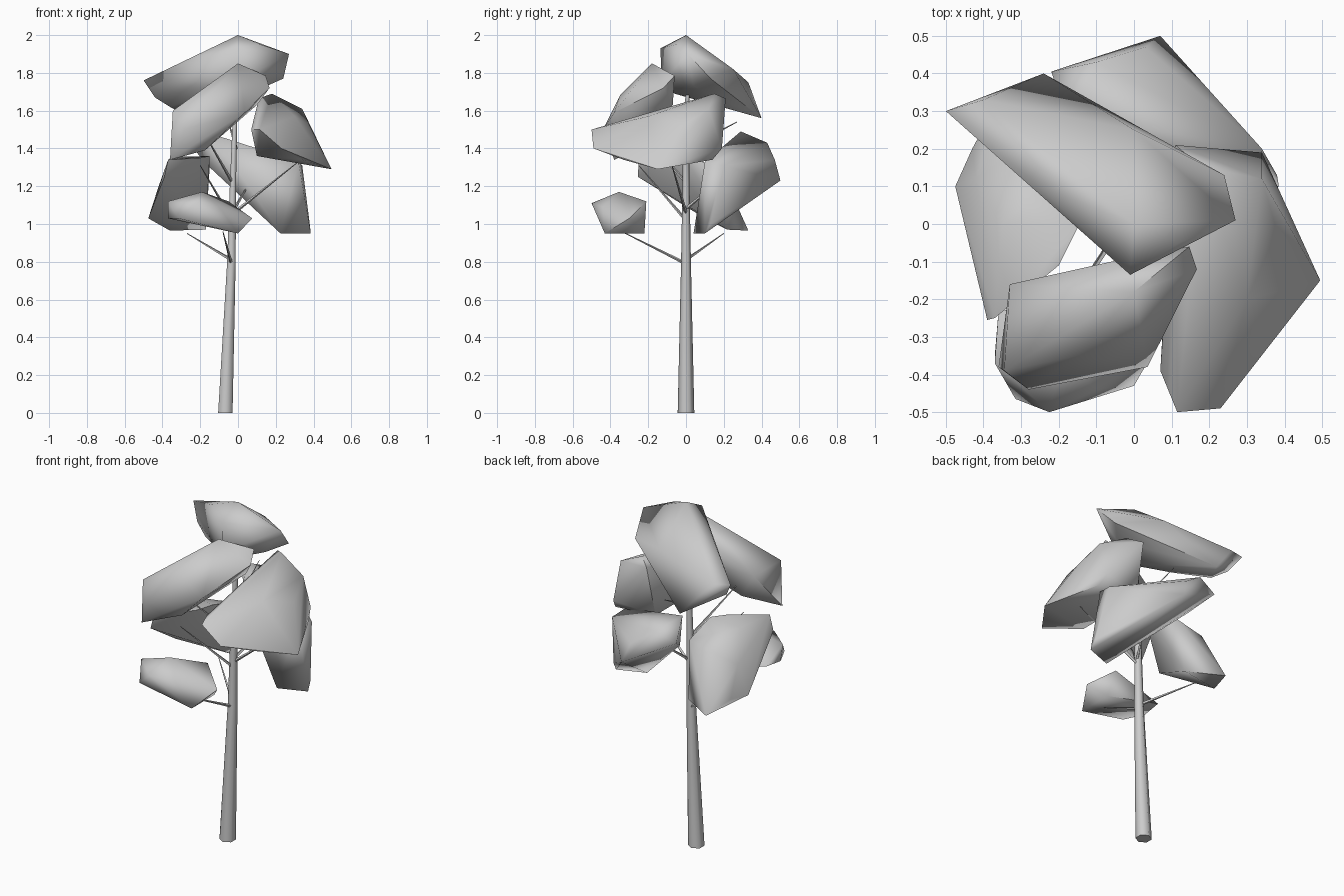
import bpy, bmesh
from mathutils import Vector


def finish(name, bm, angle):
    bmesh.ops.recalc_face_normals(bm, faces=bm.faces)
    me = bpy.data.meshes.new(name)
    bm.to_mesh(me)
    bm.free()
    ob = bpy.data.objects.new(name, me)
    bpy.context.collection.objects.link(ob)
    bpy.ops.object.select_all(action='DESELECT')
    ob.select_set(True)
    bpy.context.view_layer.objects.active = ob
    bpy.ops.object.shade_smooth_by_angle(angle=angle)
    return ob


def clump(name, pts):
    """Faceted foliage mass: the hull of a few corner points."""
    bm = bmesh.new()
    for p in pts:
        bm.verts.new(p)
    res = bmesh.ops.convex_hull(bm, input=bm.verts)
    loose = [g for g in res["geom_interior"] if isinstance(g, bmesh.types.BMVert)]
    bmesh.ops.delete(bm, geom=loose, context='VERTS')
    return finish(name, bm, 1.25)


def limb(name, path, sides):
    """Tapered tube through (x, y, z, radius) stations."""
    bm = bmesh.new()
    axis = (Vector(path[-1][:3]) - Vector(path[0][:3])).normalized()
    q = Vector((0, 0, 1)).rotation_difference(axis)
    if sides > 4:
        q.identity()          # trunk rings stay level
    rings = []
    for x, y, z, r in path:
        ring = bmesh.ops.create_circle(bm, segments=sides, radius=r)["verts"]
        for v in ring:
            v.co = q @ v.co + Vector((x, y, z))
        rings.append(ring)
    for a, b in zip(rings, rings[1:]):
        for i in range(sides):
            j = (i + 1) % sides
            bm.faces.new((a[i], a[j], b[j], b[i]))
    bm.faces.new(rings[0])
    bm.faces.new(rings[-1])
    return finish(name, bm, 1.2)


# Trunk
limb("trunk", [(-.067, 0, 0, .044), (-.035, 0, .8, .026),
               (-.027, 0, 1.2, .019), (-.015, 0, 1.6, .013), (0, .02, 1.78, .008)], 6)

# Branches reaching into each foliage mass
branches = [((-.035, 0, .81), (-.27, .2, .95)),
            ((-.035, 0, .79), (-.08, -.34, .96)),
            ((-.02, 0, 1.06), (.32, -.08, 1.33)),
            ((-.03, 0, 1.02), (-.2, -.25, 1.31)),
            ((-.03, 0, 1.22), (-.19, -.25, 1.5)),
            ((-.02, 0, 1.08), (.08, .2, 1.25)),
            ((-.01, 0, 1.4), (-.05, .27, 1.54))]
for i, (a, b) in enumerate(branches):
    limb(f"branch_{i + 1}", [(*a, .009), (*b, .002)], 4)

# Foliage masses
clump("foliage_top", [
    (0, 0, 2), (.27, .01, 1.9), (-.01, -.135, 1.93), (-.01, -.13, 1.75),
    (-.5, .3, 1.76), (-.24, .4, 1.56), (.24, .13, 1.77), (0, .25, 1.82),
    (-.4, .33, 1.75), (-.44, .25, 1.67), (-.36, .21, 1.62), (.15, .04, 1.73),
    (0, -.06, 1.69), (-.2, .08, 1.65), (-.25, .1, 1.88), (.12, -.05, 1.95)])
clump("foliage_front_upper", [
    (0, -.18, 1.85), (.147, -.06, 1.785), (.167, -.12, 1.72), (-.345, -.39, 1.6),
    (.036, -.38, 1.59), (-.33, -.16, 1.59), (-.36, -.38, 1.34), (-.28, -.44, 1.5),
    (-.175, -.27, 1.39), (.1, -.07, 1.63), (-.15, -.35, 1.68), (-.06, -.1, 1.75)])
clump("foliage_right", [
    (.18, .15, 1.69), (.11, .21, 1.665), (.34, .12, 1.61), (.495, -.15, 1.29),
    (.23, -.49, 1.4), (.115, -.5, 1.5), (.07, -.39, 1.5), (.1, -.3, 1.36),
    (.1, .14, 1.36), (.36, .14, 1.34), (.34, .19, 1.4), (.34, -.33, 1.34),
    (.3, -.2, 1.57), (.38, -.02, 1.52)])
clump("foliage_back", [
    (-.18, .29, 1.49), (-.22, .405, 1.38), (-.1, .43, 1.43), (.07, .5, 1.23),
    (.34, .2, 1.31), (.32, .1, 1.33), (.385, .1, .95), (.225, .04, .95),
    (.03, .47, 1.34), (.02, .1, 1.25), (-.15, .27, 1.3), (.38, .13, 1.0)])
clump("foliage_left", [
    (-.37, -.25, 1.34), (-.39, -.255, 1.25), (-.15, -.01, 1.36), (-.15, .18, 1.3),
    (-.475, .1, 1.03), (-.36, .33, .965), (-.17, .22, .97), (-.43, .2, 1.03),
    (-.2, -.11, 1.35), (-.42, .12, 1.2), (-.32, .18, 1.26), (-.35, .0, 1.355)])
clump("foliage_front_lower", [
    (-.37, -.37, 1.12), (-.315, -.465, 1.03), (-.225, -.5, 1.11), (-.19, -.355, 1.17),
    (-.05, -.21, 1.12), (.075, -.3, 1.03), (0, -.43, .95), (0, -.22, .95),
    (-.36, -.23, 1.04), (-.37, -.35, 1.03), (-.1, -.44, 1.09)])
